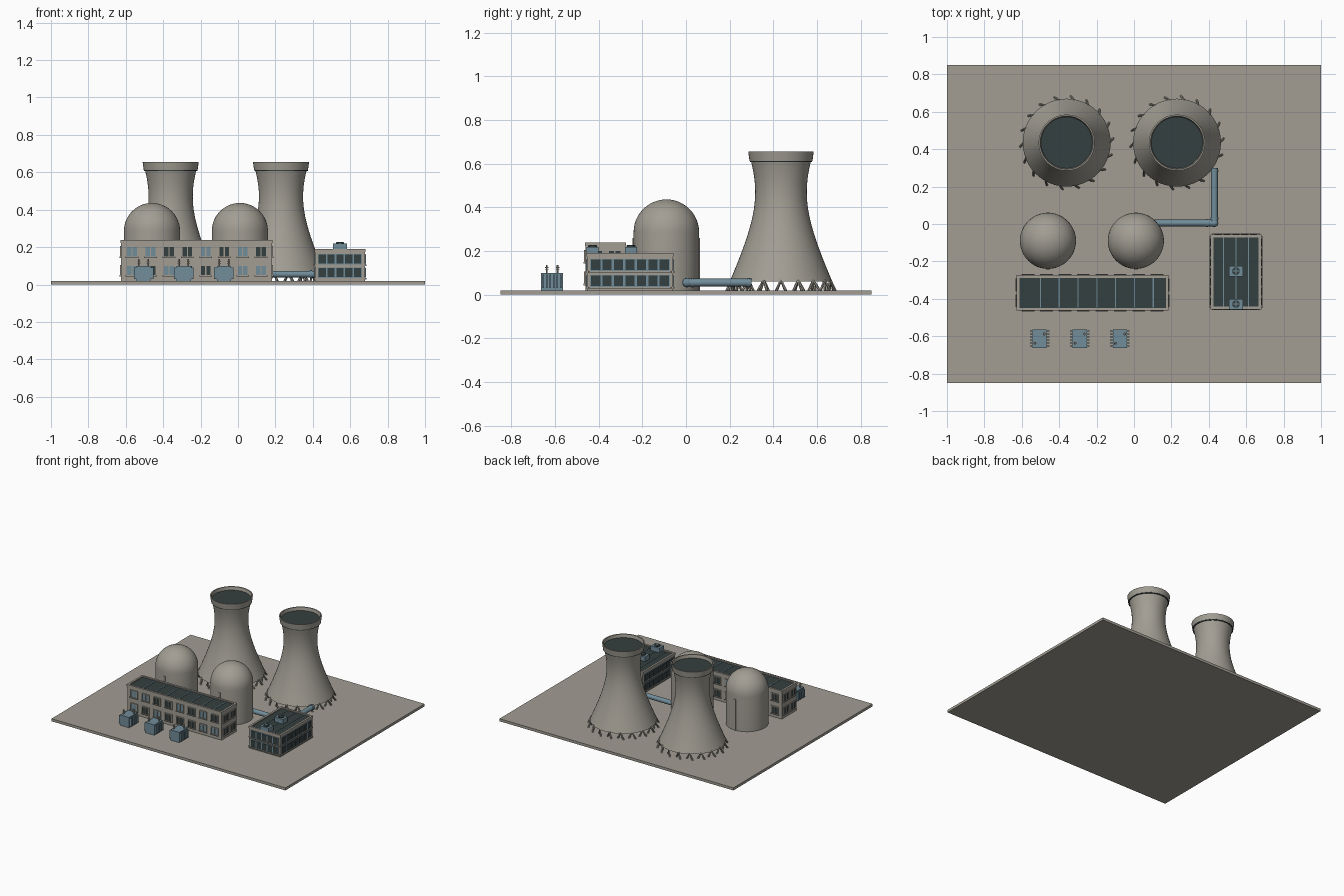
import bpy, bmesh, math, random
from mathutils import Vector, Matrix

if "Cube" in bpy.data.objects:
    bpy.data.objects.remove(bpy.data.objects["Cube"])

random.seed(4)


def material(name, rgb):
    m = bpy.data.materials.new(name)
    m.diffuse_color = (*rgb, 1)
    m.use_nodes = True
    m.node_tree.nodes["Principled BSDF"].inputs["Base Color"].default_value = m.diffuse_color
    return m


CONCRETE = material("warm grey concrete", (0.36, 0.34, 0.295))
STEEL = material("blue grey steel", (0.165, 0.265, 0.32))
DARK = material("dark slate", (0.036, 0.05, 0.05))


def finish(name, bm, mat, smooth=False):
    bmesh.ops.recalc_face_normals(bm, faces=bm.faces)
    me = bpy.data.meshes.new(name)
    bm.to_mesh(me)
    bm.free()
    me.materials.append(mat)
    ob = bpy.data.objects.new(name, me)
    bpy.context.collection.objects.link(ob)
    if smooth:
        bpy.ops.object.select_all(action='DESELECT')
        ob.select_set(True)
        bpy.context.view_layer.objects.active = ob
        bpy.ops.object.shade_smooth_by_angle(angle=math.radians(35))
    return ob


def add_box(bm, x0, x1, y0, y1, z0, z1):
    mat = Matrix.Translation(((x0 + x1) / 2, (y0 + y1) / 2, (z0 + z1) / 2))
    mat = mat @ Matrix.Diagonal((abs(x1 - x0), abs(y1 - y0), abs(z1 - z0), 1))
    bmesh.ops.create_cube(bm, size=1, matrix=mat)


def boxes(name, mat, items):
    bm = bmesh.new()
    for b in items:
        add_box(bm, *b)
    return finish(name, bm, mat)


def add_rod(bm, a, b, r, seg=8):
    a, b = Vector(a), Vector(b)
    rot = (b - a).to_track_quat('Z', 'Y').to_matrix().to_4x4()
    bmesh.ops.create_cone(bm, cap_ends=True, segments=seg, radius1=r, radius2=r,
                          depth=(b - a).length, matrix=Matrix.Translation((a + b) / 2) @ rot)


def rods(name, mat, items, seg=8):
    bm = bmesh.new()
    for a, b, r in items:
        add_rod(bm, a, b, r, seg)
    return finish(name, bm, mat, True)


def lathe(name, mat, profile, cx, cy, closed=False, seg=48):
    bm = bmesh.new()
    vs = [bm.verts.new((cx + r, cy, z)) for r, z in profile]
    edges = [bm.edges.new(p) for p in zip(vs, vs[1:])]
    if closed:
        edges.append(bm.edges.new((vs[-1], vs[0])))
    bmesh.ops.spin(bm, geom=vs + edges, cent=(cx, cy, 0), axis=(0, 0, 1),
                   angle=math.tau, steps=seg)
    bmesh.ops.remove_doubles(bm, verts=bm.verts, dist=1e-5)
    return finish(name, bm, mat, True)


# Ground slab
boxes("ground_slab", CONCRETE, [(-1, 1, -0.85, 0.85, 0, 0.02)])


# Cooling towers: hyperbolic shell, rim, dark mouth, slanted legs
def tower_r(z):
    return 0.118 * math.sqrt(1 + ((z - 0.47) / 0.238) ** 2)


for n, (cx, cy) in enumerate([(-0.36, 0.435), (0.23, 0.435)], 1):
    zs = [0.06 + 0.55 * i / 20 for i in range(21)]
    outer = [(tower_r(z), z) for z in zs]
    inner = [(r - 0.01, z) for r, z in reversed(outer)]
    lathe(f"cooling_tower_shell_{n}", CONCRETE, outer + inner, cx, cy, True)
    lathe(f"cooling_tower_rim_{n}", CONCRETE,
          [(0.144, 0.612), (0.15, 0.655), (0.142, 0.655), (0.134, 0.612)], cx, cy, True)
    lathe(f"cooling_tower_rim_band_{n}", DARK,
          [(0.13, 0.607), (0.143, 0.607), (0.143, 0.613), (0.13, 0.613)], cx, cy, True)
    lathe(f"cooling_tower_mouth_{n}", DARK, [(0, 0.63), (0.14, 0.63)], cx, cy)
    legs = []
    for i in range(18):
        a = math.tau * i / 18

        def at(r, ang, z):
            return (cx + r * math.cos(ang), cy + r * math.sin(ang), z)
        legs.append((at(0.23, a, 0.066), at(0.25, a + 0.09, 0.018), 0.006))
        legs.append((at(0.23, a, 0.066), at(0.222, a - 0.09, 0.018), 0.006))
    rods(f"cooling_tower_legs_{n}", CONCRETE, legs, 6)

# Reactor domes with thin buttresses
for n, (cx, cy) in enumerate([(-0.46, -0.09), (0.01, -0.09)], 1):
    prof = [(0.15, 0.02)] + [(0.15 * math.cos(t), 0.286 + 0.15 * math.sin(t))
                             for t in [math.pi / 2 * i / 12 for i in range(13)]]
    lathe(f"reactor_dome_{n}", CONCRETE, prof, cx, cy)
    boxes(f"reactor_buttresses_{n}", CONCRETE,
          [(cx - 0.008, cx + 0.008, cy + s * 0.14, cy + s * 0.155, 0.02, 0.26) for s in (-1, 1)])


# Buildings: walls, dark roof inside a parapet
def shell(name, x0, x1, y0, y1, top, p=0.012):
    boxes(f"{name}_walls", CONCRETE, [(x0, x1, y0, y1, 0.02, top - 0.012)])
    boxes(f"{name}_roof", DARK, [(x0 + p, x1 - p, y0 + p, y1 - p, top - 0.02, top - 0.008)])
    e = 0.003
    boxes(f"{name}_parapet", CONCRETE, [
        (x0 - e, x1 + e, y0 - e, y0 + p, top - 0.016, top),
        (x0 - e, x1 + e, y1 - p, y1 + e, top - 0.016, top),
        (x0 - e, x0 + p, y0 + p, y1 - p, top - 0.016, top),
        (x1 - p, x1 + e, y0 + p, y1 - p, top - 0.016, top)])


def on_wall(side, rect, u0, u1, z0, z1, d):
    """Plate on one wall, u measured from the wall centre, d its thickness."""
    x0, x1, y0, y1 = rect
    cx, cy = (x0 + x1) / 2, (y0 + y1) / 2
    return {"front": (cx + u0, cx + u1, y0 - d, y0 + 0.002, z0, z1),
            "back": (cx + u0, cx + u1, y1 - 0.002, y1 + d, z0, z1),
            "left": (x0 - d, x0 + 0.002, cy + u0, cy + u1, z0, z1),
            "right": (x1 - 0.002, x1 + d, cy + u0, cy + u1, z0, z1)}[side]


# Turbine hall with two rows of twin-pane windows
HALL = (-0.625, 0.182, -0.46, -0.277)
shell("turbine_hall", *HALL, 0.238)
frames, dark, blue = [], [], []
for side, count in (("front", 8), ("back", 8), ("left", 2), ("right", 2)):
    for i in range(count):
        u = (i - (count - 1) / 2) * (0.0985 if count > 2 else 0.085)
        for z in (0.05, 0.15):
            frames += [on_wall(side, HALL, u - 0.034, u + 0.034, z - 0.007, z, 0.009),
                       on_wall(side, HALL, u - 0.032, u + 0.032, z + 0.05, z + 0.055, 0.006)]
            frames += [on_wall(side, HALL, u + k - 0.003, u + k + 0.003, z, z + 0.05, 0.006)
                       for k in (-0.029, 0, 0.029)]
            panes = blue if random.random() < 0.25 else dark
            panes.append(on_wall(side, HALL, u - 0.027, u + 0.027, z, z + 0.05, 0.003))
boxes("hall_window_frames", CONCRETE, frames)
boxes("hall_dark_windows", DARK, dark)
boxes("hall_blue_windows", STEEL, blue)
boxes("hall_roof_seams", STEEL, [(x - 0.003, x + 0.003, -0.447, -0.29, 0.228, 0.233)
                                 for x in [-0.5 + 0.1005 * i for i in range(7)]])

# Control building with glazed bands
ANNEX = (0.412, 0.678, -0.453, -0.06)
shell("control_building", *ANNEX, 0.19)
bands, panes, sills = [], [], []
for side, count, half in (("front", 5, 0.118), ("back", 5, 0.118),
                          ("left", 7, 0.183), ("right", 7, 0.183)):
    for z in (0.035, 0.108):
        bands.append(on_wall(side, ANNEX, -half, half, z, z + 0.056, 0.003))
        sills.append(on_wall(side, ANNEX, -half - 0.01, half + 0.01, z - 0.008, z, 0.008))
        step = 2 * half / count
        for i in range(count):
            u = -half + step * (i + 0.5)
            panes.append(on_wall(side, ANNEX, u - step * 0.4, u + step * 0.4,
                                 z + 0.004, z + 0.052, 0.006))
boxes("control_window_bands", STEEL, bands)
boxes("control_window_panes", DARK, panes)
boxes("control_window_sills", CONCRETE, sills)
boxes("control_roof_seams", STEEL, [(x - 0.002, x + 0.002, -0.44, -0.073, 0.18, 0.185)
                                    for x in (0.478, 0.545, 0.612)])

# Rooftop cooling units with fans
units = [(0.545, -0.252), (0.545, -0.428)]
boxes("rooftop_units", STEEL, [(x - 0.037, x + 0.037, y - 0.028, y + 0.028, 0.18, 0.218)
                               for x, y in units])
rods("rooftop_fans", DARK, [((x, y, 0.216), (x, y, 0.224), 0.021) for x, y in units], 16)
boxes("rooftop_fan_blades", STEEL, [b for x, y in units for b in (
    (x - 0.018, x + 0.018, y - 0.003, y + 0.003, 0.222, 0.227),
    (x - 0.003, x + 0.003, y - 0.018, y + 0.018, 0.222, 0.227))])

# Transformers with side fins and bushings
for n, tx in enumerate((-0.505, -0.29, -0.075), 1):
    ty = -0.613
    parts = [(tx - 0.038, tx + 0.038, ty - 0.05, ty + 0.05, 0.02, 0.1)]
    for i in range(6):
        y = ty - 0.04 + 0.016 * i
        parts += [(tx + s * 0.037, tx + s * 0.052, y - 0.003, y + 0.003, 0.03, 0.092)
                  for s in (-1, 1)]
    boxes(f"transformer_{n}", STEEL, parts)
    posts = [(tx + s * 0.025, ty + s * 0.025) for s in (-1, 1)]
    rods(f"transformer_bushings_{n}", CONCRETE, [r for x, y in posts for r in (
        ((x, y, 0.098), (x, y, 0.136), 0.004),
        ((x, y, 0.112), (x, y, 0.116), 0.008),
        ((x, y, 0.123), (x, y, 0.127), 0.008))])

# Cooling water pipe with elbow and flanges
PZ = 0.055
rods("water_pipe", STEEL, [((0.1, 0.005, PZ), (0.43, 0.005, PZ), 0.018),
                           ((0.43, 0.005, PZ), (0.43, 0.3, PZ), 0.018),
                           ((0.385, 0.005, PZ), (0.395, 0.005, PZ), 0.022),
                           ((0.43, 0.025, PZ), (0.43, 0.035, PZ), 0.022),
                           ((0.43, 0.28, PZ), (0.43, 0.29, PZ), 0.022)], 16)
bm = bmesh.new()
bmesh.ops.create_uvsphere(bm, u_segments=16, v_segments=10, radius=0.021,
                          matrix=Matrix.Translation((0.43, 0.005, PZ)))
finish("pipe_elbow", bm, STEEL, True)
